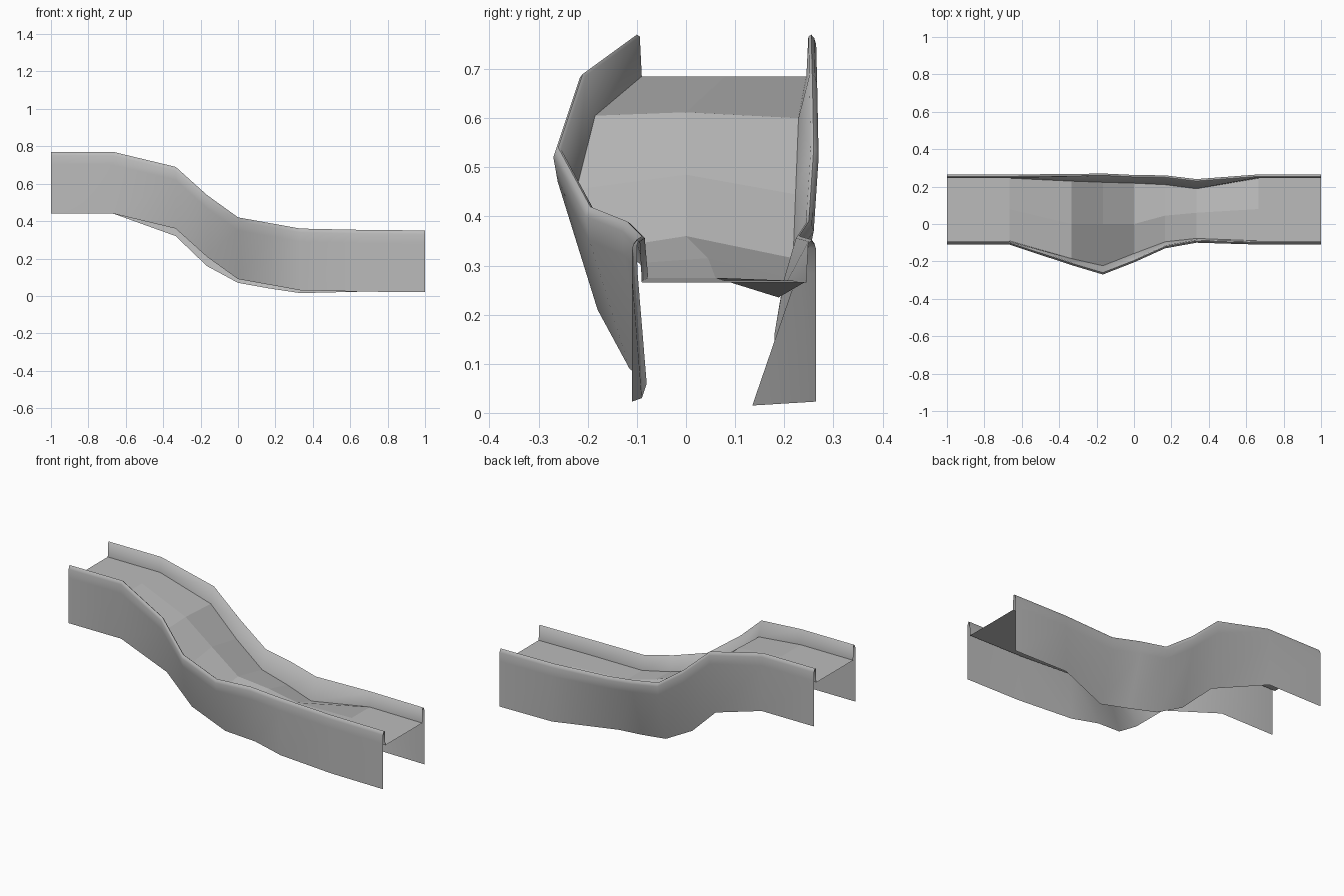
import bpy
import bmesh
import math

old = bpy.data.objects.get("Cube")
if old:
    bpy.data.objects.remove(old, do_unlink=True)

# One plain material
grey = bpy.data.materials.new("light_grey")
grey.use_nodes = True
colour = (0.5, 0.5, 0.5, 1.0)
grey.diffuse_color = colour
grey.node_tree.nodes["Principled BSDF"].inputs["Base Color"].default_value = colour

WALL = 0.33          # wall height
DEPTH = 0.085        # rim to floor

# Stations along the chute: x, rim height, then for each side the rim y and how far
# the foot leans in, then centre y, centre rise, back floor drop, back foot drop
stations = [
    (-1, .77, -.11, 0, .265, 0, .08, 0, 0, 0),
    (-2/3, .77, -.11, 0, .265, 0, .08, 0, 0, 0),
    (-1/3, .69, -.22, .05, .267, .06, 0, .007, .005, .04),
    (-1/6, .54, -.27, .09, .27, .09, 0, .03, .01, .05),
    (0, .42, -.205, .09, .262, .08, 0, .025, .02, .02),
    (1/6, .39, -.13, .05, .26, .1, .045, .01, .03, .02),
    (1/3, .36, -.1, .01, .24, .105, .06, 0, .04, .015),
    (2/3, .353, -.11, 0, .265, 0, .08, 0, 0, 0),
    (1, .35, -.11, 0, .265, 0, .08, 0, 0, 0),
]


def wall_section(x, rim, y, lean, side, floor_drop, foot_drop):
    """Section from the outer foot, over the rounded rim, to the floor edge."""
    def point(inset, z):
        return (x, y + side * inset, z)
    return [
        point(lean, rim - WALL - foot_drop),
        point(lean * .1, rim - .07),
        point(0, rim - .02),
        point(.004, rim - .007),
        point(.01, rim),
        point(.016, rim - .004),
        point(.02 + lean * .3, rim - DEPTH - floor_drop),
    ]


def make_sheet(name, sections, smooth):
    """Join a row of sections into one open sheet."""
    bm = bmesh.new()
    rows = [[bm.verts.new(p) for p in section] for section in sections]
    for a, b in zip(rows, rows[1:]):
        for j in range(len(a) - 1):
            bm.faces.new((a[j], b[j], b[j + 1], a[j + 1]))
    mesh = bpy.data.meshes.new(name)
    bm.to_mesh(mesh)
    bm.free()
    mesh.materials.append(grey)
    obj = bpy.data.objects.new(name, mesh)
    bpy.context.collection.objects.link(obj)
    if smooth:
        bpy.ops.object.select_all(action='DESELECT')
        obj.select_set(True)
        bpy.context.view_layer.objects.active = obj
        bpy.ops.object.shade_smooth_by_angle(angle=math.radians(60))
    return obj


right_wall, left_wall, floor = [], [], []
for x, rim, fy, flean, by, blean, cy, rise, drop, foot in stations:
    front = wall_section(x, rim, fy, flean, 1, 0, 0)
    back = wall_section(x, rim, by, blean, -1, drop, foot)
    right_wall.append(front)
    left_wall.append(back[::-1])
    floor.append([front[-1], (x, cy, rim - DEPTH + rise), back[-1]])

# Side walls with rolled rims, and the faceted floor between them
make_sheet("right_wall", right_wall, True)
make_sheet("left_wall", left_wall, True)
make_sheet("slide_floor", floor, False)
